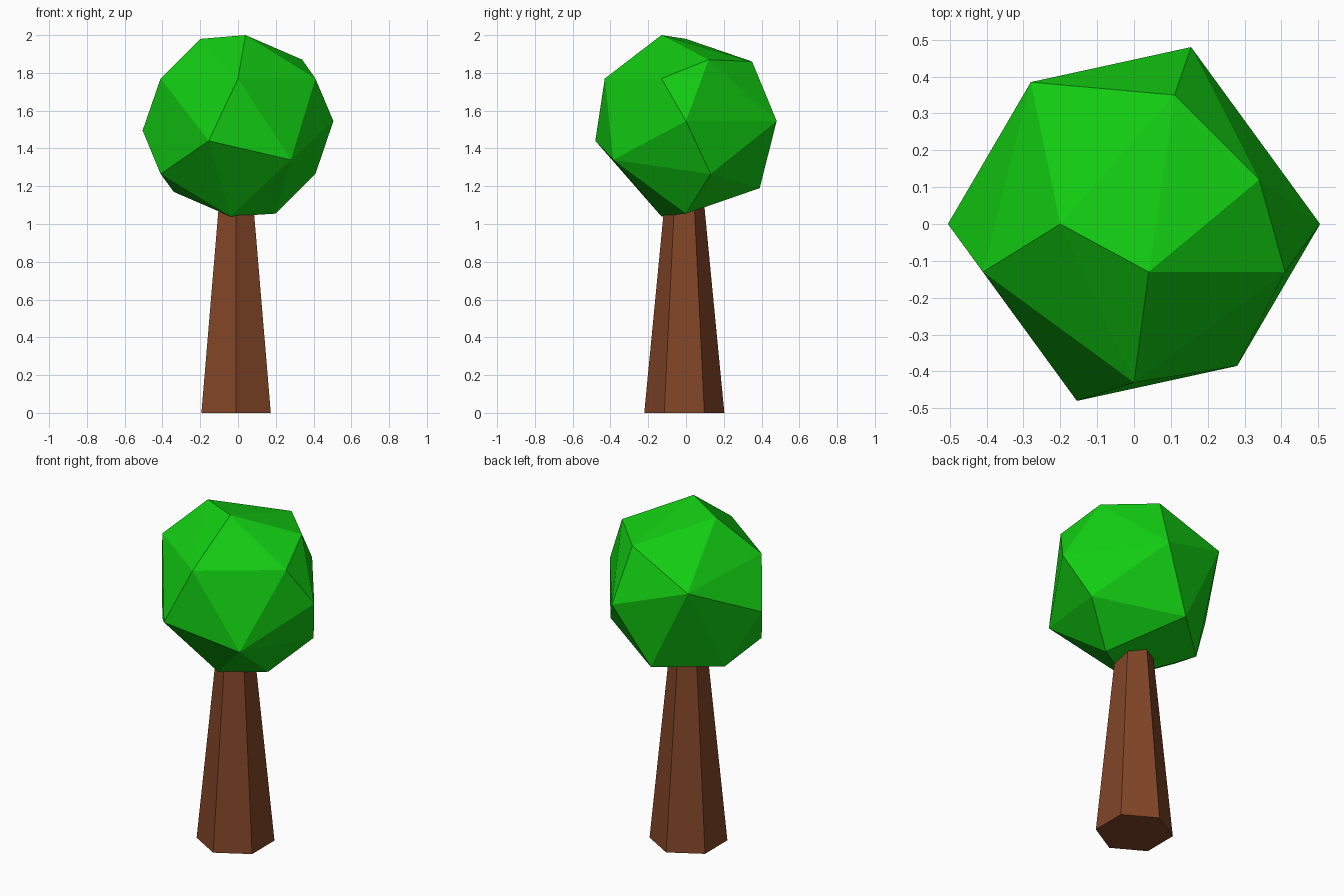
import bpy
import bmesh
from mathutils import Vector

cube = bpy.data.objects.get("Cube")
if cube:
    bpy.data.objects.remove(cube, do_unlink=True)


def make_material(name, rgb):
    mat = bpy.data.materials.new(name)
    mat.use_nodes = True
    colour = (*rgb, 1.0)
    mat.diffuse_color = colour
    mat.node_tree.nodes["Principled BSDF"].inputs["Base Color"].default_value = colour
    return mat


def add_object(name, bm, mat):
    bmesh.ops.recalc_face_normals(bm, faces=bm.faces)
    mesh = bpy.data.meshes.new(name)
    bm.to_mesh(mesh)
    bm.free()
    mesh.materials.append(mat)
    obj = bpy.data.objects.new(name, mesh)
    bpy.context.collection.objects.link(obj)
    return obj


leaf_green = make_material("leaf green", (0.006, 0.6, 0.006))
bark_brown = make_material("bark brown", (0.22, 0.06, 0.02))

# Trunk: tapered six-sided post with corners on the front and back
trunk_height = 1.2
bm = bmesh.new()
bmesh.ops.create_cone(bm, cap_ends=True, segments=6, radius1=0.212,
                      radius2=0.096, depth=trunk_height)
bmesh.ops.translate(bm, verts=bm.verts, vec=(-0.01, -0.009, trunk_height / 2))
add_object("trunk", bm, bark_brown)

# Crown: faceted ball, the convex hull of a few corner points
crown_corners = [
    # top
    (-0.20, 0, 1.98), (0.04, -0.13, 2.0), (0.34, 0.12, 1.87), (0.11, 0.35, 1.86),
    # upper ring
    (0.41, -0.13, 1.77), (0, -0.43, 1.77), (-0.41, -0.13, 1.77), (-0.28, 0.385, 1.69),
    # middle ring
    (0.505, 0, 1.545), (0.155, 0.48, 1.545), (-0.505, 0, 1.495), (-0.155, -0.48, 1.44),
    # lower ring
    (0.28, -0.385, 1.34), (0.41, 0.13, 1.265), (-0.41, -0.13, 1.265),
    # bottom
    (-0.04, 0.39, 1.19), (-0.34, 0.12, 1.17), (0.20, 0, 1.055), (-0.04, -0.13, 1.04),
]
bm = bmesh.new()
for corner in crown_corners:
    bm.verts.new(Vector(corner))
bmesh.ops.convex_hull(bm, input=bm.verts)
add_object("crown", bm, leaf_green)
